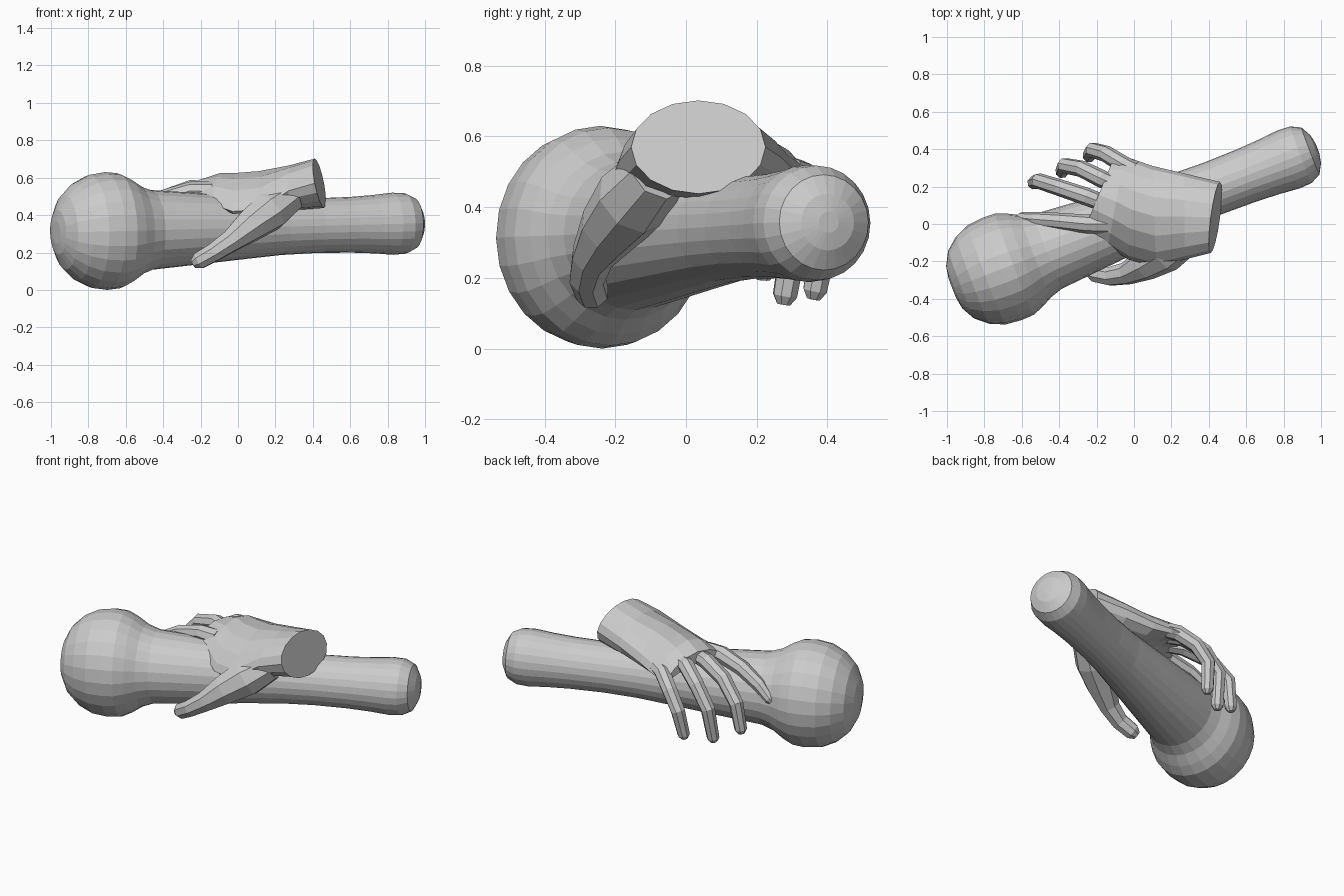
import bpy, bmesh, math
from mathutils import Vector


def loft(name, rings):
    """Closed solid bridged through equal-length rings of points."""
    bm = bmesh.new()
    loops = [[bm.verts.new(p) for p in ring] for ring in rings]
    n = len(loops[0])
    for a, b in zip(loops, loops[1:]):
        for i in range(n):
            j = (i + 1) % n
            bm.faces.new((a[i], a[j], b[j], b[i]))
    bm.faces.new(loops[0])
    bm.faces.new(loops[-1][::-1])
    bmesh.ops.recalc_face_normals(bm, faces=bm.faces)
    me = bpy.data.meshes.new(name)
    bm.to_mesh(me)
    bm.free()
    ob = bpy.data.objects.new(name, me)
    bpy.context.collection.objects.link(ob)
    return ob


def tube(name, path, sides=8):
    """Tapered tube along (x, y, z, radius) points with a rounded tip."""
    pts = [Vector(p[:3]) for p in path]
    rad = [p[3] for p in path]
    end = (pts[-1] - pts[-2]).normalized()
    pts.append(pts[-1] + end * rad[-1] * 0.7)
    rad.append(rad[-1] * 0.55)
    rings, side, prev = [], None, None
    for i, p in enumerate(pts):
        t = (pts[min(i + 1, len(pts) - 1)] - pts[max(i - 1, 0)]).normalized()
        if side is None:
            side = t.cross(Vector((0, 0, 1))).normalized()
        else:
            side = prev.rotation_difference(t) @ side
        prev = t
        up = side.cross(t)
        rings.append([p + rad[i] * (side * math.cos(a) + up * math.sin(a))
                      for a in (2 * math.pi * k / sides for k in range(sides))])
    return loft(name, rings)


# Club: round knob (slightly narrow sideways) flowing into a long handle
start = Vector((-0.705, -0.24, 0.315))
axis = Vector((1.57, 0.6, 0.04)).normalized()
side = axis.cross(Vector((0, 0, 1))).normalized()
up = side.cross(axis)
profile = [(-0.285, 0.06, 1), (-0.275, 0.12, 1), (-0.235, 0.2, 0.97), (-0.17, 0.262, 0.95),
           (-0.09, 0.302, 0.94), (0.0, 0.315, 0.93), (0.07, 0.308, 0.94), (0.13, 0.278, 0.96),
           (0.19, 0.238, 0.99), (0.26, 0.213, 1), (0.42, 0.2, 1), (0.6, 0.185, 1),
           (0.8, 0.168, 1), (1.0, 0.152, 1), (1.2, 0.146, 1), (1.4, 0.149, 1),
           (1.53, 0.156, 1), (1.64, 0.166, 1), (1.71, 0.162, 1), (1.765, 0.135, 1),
           (1.795, 0.08, 1), (1.805, 0.03, 1)]
SEG = 24
loft("club", [[start + axis * s + r * (side * w * math.cos(a) + up * math.sin(a))
               for a in (2 * math.pi * k / SEG for k in range(SEG))] for s, r, w in profile])

# Palm and wrist: thumb edge, little-finger edge, half thickness, arch
sections = [((0.41, -0.155, 0.57), (0.46, 0.225, 0.57), 0.132, 0.0),
            ((0.27, -0.19, 0.53), (0.27, 0.27, 0.54), 0.12, 0.01),
            ((0.12, -0.23, 0.43), (0.10, 0.31, 0.50), 0.10, 0.07),
            ((-0.03, -0.19, 0.42), (0.0, 0.345, 0.48), 0.075, 0.10),
            ((-0.14, -0.12, 0.46), (-0.05, 0.36, 0.47), 0.06, 0.10),
            ((-0.27, -0.04, 0.50), (-0.11, 0.35, 0.46), 0.035, 0.075)]
rings = []
for a, b, thick, arch in sections:
    a, b = Vector(a), Vector(b)
    mid, half = (a + b) / 2, (b - a) / 2
    ring = []
    for k in range(16):
        u, v = math.cos(math.pi * k / 8), math.sin(math.pi * k / 8)
        lean = -0.19 if arch == 0 else 0
        ring.append(mid + half * u + Vector((lean, 0, 1)) * thick * v
                    + Vector((0, 0, arch * (1 - u * u))))
    rings.append(ring)
hand = loft("hand", rings)

# Thumb and fingers curling loosely round the handle
digits = {
    "thumb": [(0.28, -0.08, 0.50, 0.09), (0.17, -0.15, 0.42, 0.11), (0.06, -0.215, 0.34, 0.09),
              (-0.04, -0.265, 0.26, 0.062), (-0.13, -0.28, 0.20, 0.052), (-0.21, -0.265, 0.155, 0.048)],
    "index_finger": [(-0.14, 0.0, 0.525, 0.055), (-0.25, 0.0, 0.53, 0.05), (-0.40, 0.015, 0.49, 0.045),
                     (-0.53, 0.025, 0.42, 0.04), (-0.605, 0.033, 0.355, 0.03)],
    "middle_finger": [(-0.16, 0.11, 0.54, 0.045), (-0.25, 0.145, 0.54, 0.048), (-0.40, 0.195, 0.49, 0.045),
                      (-0.51, 0.23, 0.38, 0.042), (-0.535, 0.22, 0.22, 0.036)],
    "ring_finger": [(-0.08, 0.20, 0.53, 0.045), (-0.17, 0.24, 0.53, 0.048), (-0.28, 0.295, 0.46, 0.045),
                    (-0.37, 0.312, 0.34, 0.042), (-0.385, 0.28, 0.15, 0.036)],
    "little_finger": [(0.0, 0.29, 0.50, 0.045), (-0.06, 0.32, 0.49, 0.047), (-0.15, 0.375, 0.42, 0.045),
                      (-0.22, 0.395, 0.32, 0.042), (-0.24, 0.365, 0.165, 0.036)],
}
parts = [tube(name, path) for name, path in digits.items()]

# Join the digits to the palm as one hand
for ob in parts + [hand]:
    ob.select_set(True)
bpy.context.view_layer.objects.active = hand
bpy.ops.object.join()
